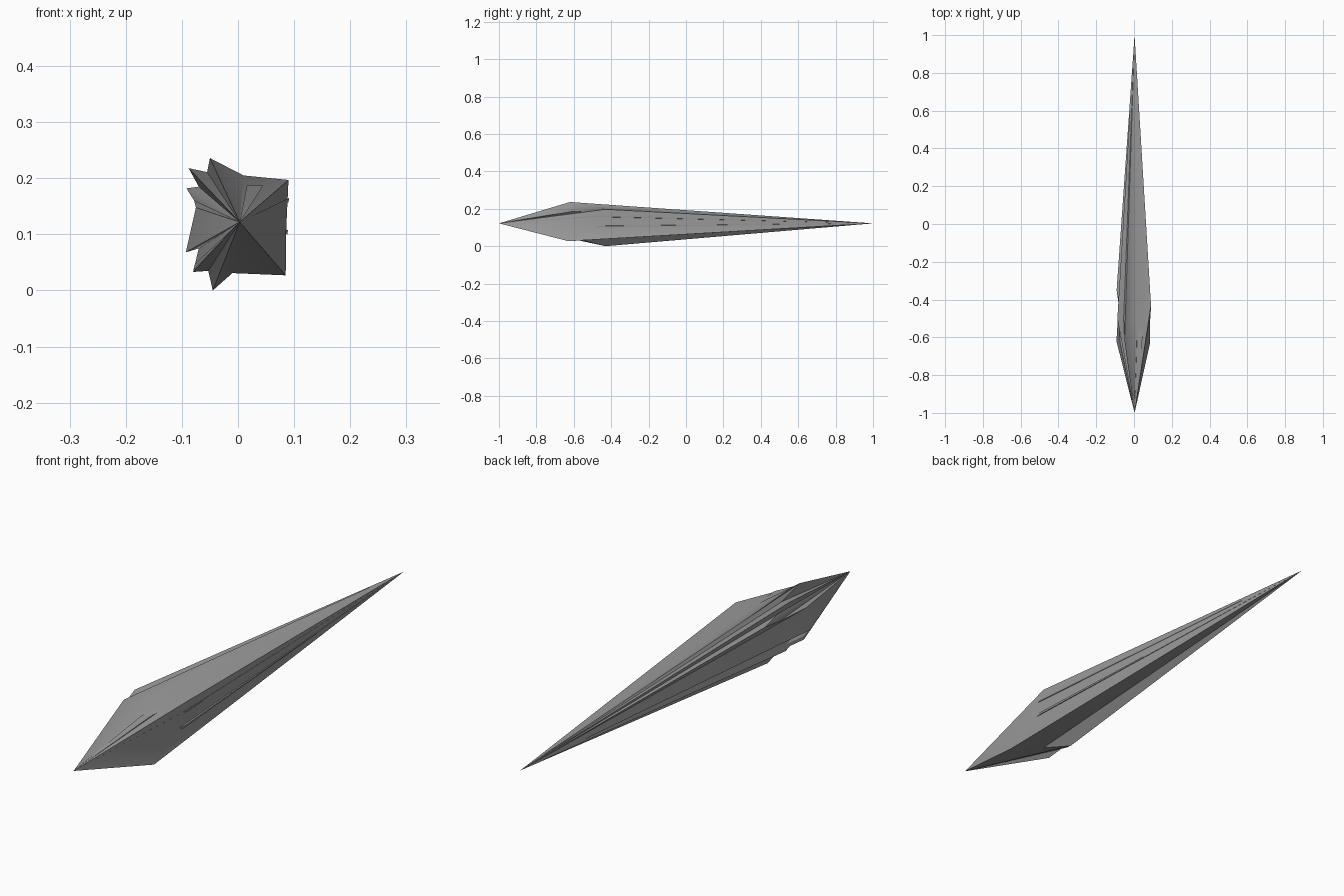
import bpy
import bmesh
import math
from mathutils import Vector

old_cube = bpy.data.objects.get("Cube")
if old_cube:
    bpy.data.objects.remove(old_cube, do_unlink=True)

# One stone grey for the whole shard
stone = bpy.data.materials.new("stone_grey")
stone.use_nodes = True
grey = (0.33, 0.33, 0.33, 1.0)
stone.diffuse_color = grey
stone.node_tree.nodes["Principled BSDF"].inputs["Base Color"].default_value = grey

front_tip = Vector((0.003, -1.0, 0.122))
back_tip = Vector((0.003, 1.0, 0.122))


def spindle(name, ring):
    """Join a ring of ridge points (x, z, y) to the front and back tips."""
    mesh = bmesh.new()
    front = mesh.verts.new(front_tip)
    back = mesh.verts.new(back_tip)
    points = [mesh.verts.new((x, y, z)) for x, z, y in ring]
    for index, point in enumerate(points):
        following = points[(index + 1) % len(points)]
        mesh.faces.new((front, point, following))
        mesh.faces.new((back, following, point))
    bmesh.ops.recalc_face_normals(mesh, faces=mesh.faces)
    data = bpy.data.meshes.new(name)
    mesh.to_mesh(data)
    mesh.free()
    data.materials.append(stone)
    part = bpy.data.objects.new(name, data)
    bpy.context.collection.objects.link(part)
    bpy.ops.object.select_all(action="DESELECT")
    part.select_set(True)
    bpy.context.view_layer.objects.active = part
    bpy.ops.object.shade_smooth_by_angle(angle=math.radians(30))
    return part


def splinter(name, first, second):
    """Thin blade whose two outer edges break through the body surface."""
    middle = (0.003, 0.122, first[2])
    return spindle(name, [first, second, middle])


# Main body: ridges and the hollows between them, in order around the axis
body_ridges = {
    "upper left ridge": (0.09, 0.197, -0.43),
    "top hollow": (0.01, 0.205, -0.46),
    "top fin": (-0.05, 0.236, -0.62),
    "top fin hollow": (-0.055, 0.211, -0.5),
    "upper right fin": (-0.088, 0.218, -0.5),
    "upper right hollow": (-0.07, 0.185, -0.45),
    "right fin": (-0.092, 0.182, -0.35),
    "right hollow": (-0.078, 0.16, -0.45),
    "right blade upper edge": (-0.075, 0.148, -0.62),
    "right blade lower edge": (-0.093, 0.068, -0.62),
    "lower right hollow": (-0.07, 0.075, -0.46),
    "lower right fin": (-0.08, 0.033, -0.49),
    "bottom fin hollow": (-0.053, 0.035, -0.48),
    "bottom fin": (-0.045, 0.0, -0.43),
    "bottom hollow": (-0.01, 0.031, -0.55),
    "lower left ridge": (0.085, 0.027, -0.63),
    "left middle": (0.086, 0.11, -0.5),
}
spindle("spike_body", list(body_ridges.values()))

# Narrow splinters lying in the body surface
splinter("top_splinter", (0.045, 0.187, -0.6), (0.016, 0.187, -0.61))
splinter("upper_left_splinter", (0.091, 0.165, -0.45), (0.09, 0.157, -0.45))
splinter("left_splinter", (0.089, 0.108, -0.45), (0.088, 0.1, -0.45))
splinter("lower_right_splinter", (-0.077, 0.047, -0.6), (-0.08, 0.035, -0.6))
